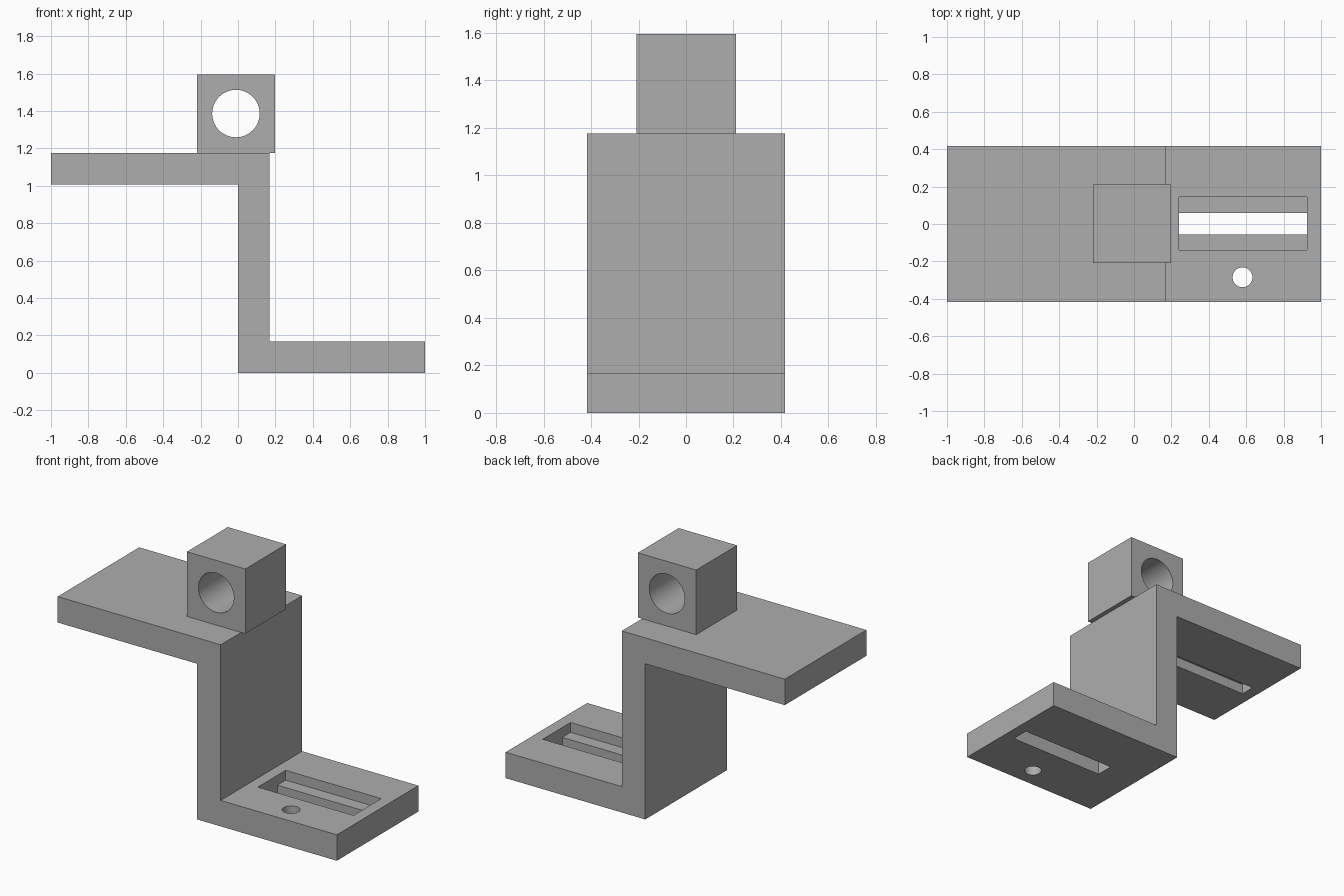
import bpy
import bmesh
import math
from mathutils import Matrix, Vector

if "Cube" in bpy.data.objects:
    bpy.data.objects.remove(bpy.data.objects["Cube"], do_unlink=True)

grey = bpy.data.materials.new("plain_grey")
grey.use_nodes = True
colour = (0.42, 0.42, 0.42, 1)
grey.diffuse_color = colour
grey.node_tree.nodes["Principled BSDF"].inputs["Base Color"].default_value = colour


def finish(name, bm):
    bmesh.ops.recalc_face_normals(bm, faces=bm.faces)
    mesh = bpy.data.meshes.new(name)
    bm.to_mesh(mesh)
    bm.free()
    mesh.materials.append(grey)
    ob = bpy.data.objects.new(name, mesh)
    bpy.context.collection.objects.link(ob)
    return ob


def box(name, low, high):
    low, high = Vector(low), Vector(high)
    bm = bmesh.new()
    bmesh.ops.create_cube(bm, size=1, matrix=Matrix.Translation((low + high) / 2)
                          @ Matrix.Diagonal((high - low).to_4d()))
    return finish(name, bm)


def cylinder(name, centre, radius, depth, tilt=0):
    bm = bmesh.new()
    bmesh.ops.create_cone(bm, cap_ends=True, segments=64, radius1=radius,
                          radius2=radius, depth=depth,
                          matrix=Matrix.Translation(centre) @ Matrix.Rotation(tilt, 4, "X"))
    return finish(name, bm)


def cut(target, cutter):
    cutter.hide_render = True
    mod = target.modifiers.new(cutter.name, "BOOLEAN")
    mod.operation = "DIFFERENCE"
    mod.solver = "EXACT"
    mod.object = cutter
    bpy.context.view_layer.objects.active = target
    bpy.ops.object.modifier_apply(modifier=mod.name)
    bpy.data.objects.remove(cutter, do_unlink=True)


def smooth(ob):
    bpy.ops.object.select_all(action="DESELECT")
    ob.select_set(True)
    bpy.context.view_layer.objects.active = ob
    bpy.ops.object.shade_smooth_by_angle(angle=math.radians(30))


# Z-shaped bracket: stepped profile extruded across its width
half = 0.417
profile = [(0, 0), (1, 0), (1, 0.168), (0.168, 0.168),
           (0.168, 1.176), (-1, 1.176), (-1, 1.008), (0, 1.008)]
bm = bmesh.new()
face = bm.faces.new([bm.verts.new((x, -half, z)) for x, z in profile])
side = bmesh.ops.extrude_face_region(bm, geom=[face])["geom"]
bmesh.ops.translate(bm, vec=(0, 2 * half, 0),
                    verts=[v for v in side if isinstance(v, bmesh.types.BMVert)])
bracket = finish("z_bracket", bm)

# Lower plate: wide recess, through slot and pin hole
cut(bracket, box("recess", (0.24, -0.14, 0.104), (0.925, 0.145, 0.3)))
cut(bracket, box("slot", (0.24, -0.055, -0.1), (0.925, 0.06, 0.3)))
cut(bracket, cylinder("pin_hole", (0.58, -0.285, 0.1), 0.053, 0.5))

# Upper plate: blind groove in the underside
cut(bracket, box("groove", (-0.925, -0.055, 0.9), (-0.24, 0.04, 1.073)))
smooth(bracket)

# Bored block standing on the step
block = box("bored_block", (-0.22, -0.208, 1.176), (0.198, 0.21, 1.595))
cut(block, cylinder("bore", (-0.011, 0, 1.386), 0.127, 1, math.pi / 2))
smooth(block)
